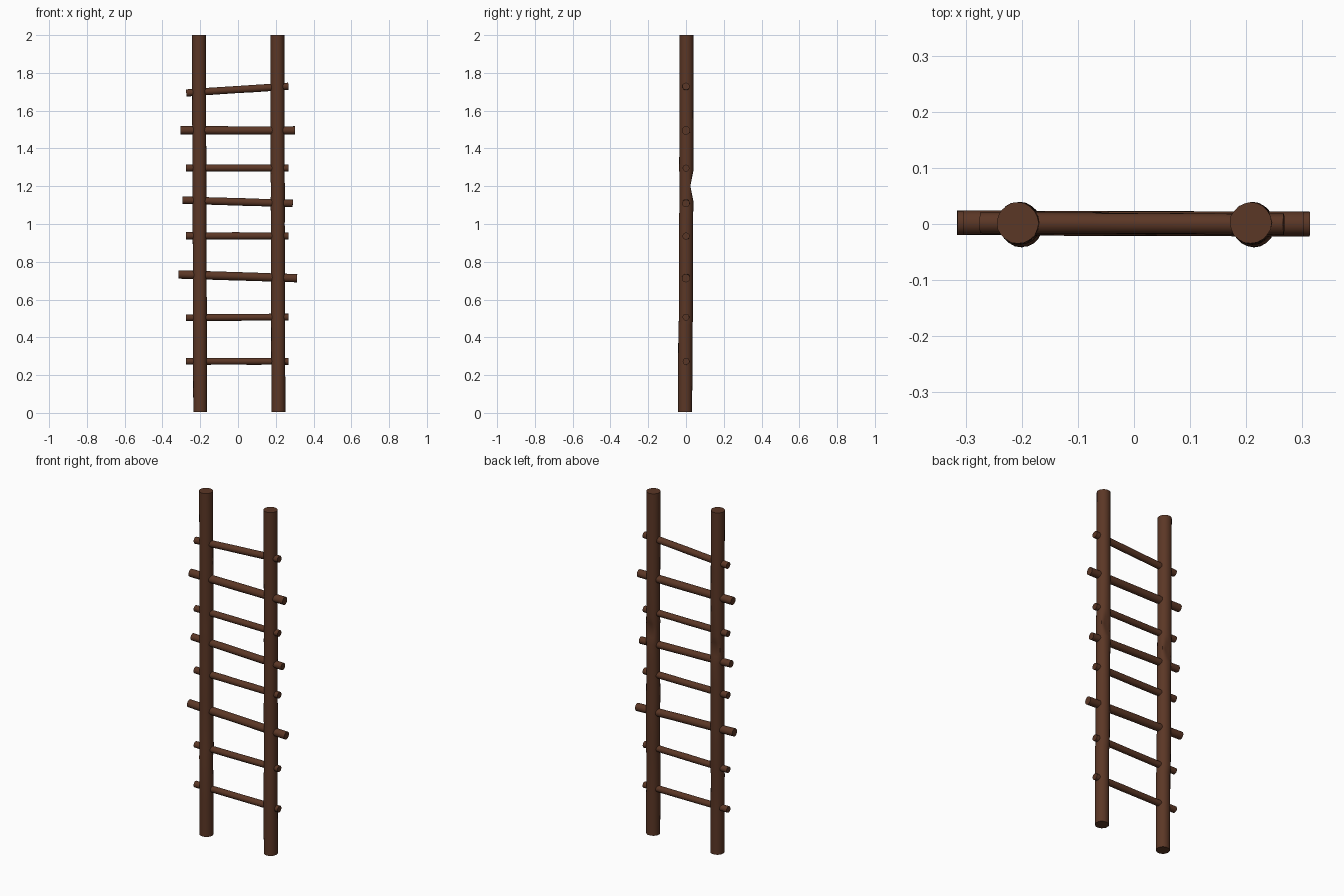
import bpy, bmesh, math, random
from mathutils import Vector

if "Cube" in bpy.data.objects:
    bpy.data.objects.remove(bpy.data.objects["Cube"])

random.seed(4)

wood = bpy.data.materials.new("dark_brown_wood")
wood.diffuse_color = (0.105, 0.038, 0.019, 1)
wood.use_nodes = True
wood.node_tree.nodes["Principled BSDF"].inputs["Base Color"].default_value = wood.diffuse_color


def pole(name, path, sides=20, jitter=0.0, notch=None):
    """Capped round pole along path points (x, y, z, radius)."""
    bm = bmesh.new()
    pts = [Vector(p[:3]) for p in path]
    axis = (pts[-1] - pts[0]).normalized()
    u = axis.cross(Vector((0, 1, 0))).normalized()
    v = u.cross(axis)
    rings = []
    for p, spec in zip(pts, path):
        ring = []
        for i in range(sides):
            a = 2 * math.pi * i / sides
            r = spec[3] + random.uniform(-jitter, jitter)
            co = p + (u * math.cos(a) + v * math.sin(a)) * r
            if notch:
                co.y = min(co.y, notch(co.z))
            ring.append(bm.verts.new(co))
        rings.append(ring)
    for a, b in zip(rings, rings[1:]):
        for i in range(sides):
            j = (i + 1) % sides
            bm.faces.new((a[i], a[j], b[j], b[i]))
    bm.faces.new(rings[0][::-1])
    bm.faces.new(rings[-1])
    bmesh.ops.recalc_face_normals(bm, faces=bm.faces)
    me = bpy.data.meshes.new(name)
    bm.to_mesh(me)
    bm.free()
    me.materials.append(wood)
    ob = bpy.data.objects.new(name, me)
    bpy.context.collection.objects.link(ob)
    bpy.context.view_layer.objects.active = ob
    ob.select_set(True)
    bpy.ops.object.shade_smooth_by_angle(angle=math.radians(40))
    ob.select_set(False)


def back_notch(z):
    # shallow worn hollow on the back of each post
    d = abs(z - 1.2) / 0.08
    return 0.023 + 0.016 * min(d, 1) if d < 1 else 1.0


# Upright posts, leaning very slightly
heights = [0.004, 0.2, 0.46, 0.5, 0.8, 1.0, 1.12, 1.16, 1.2, 1.24, 1.28, 1.5, 1.75, 2.0]
for name, x0, x1 in (("left_post", -0.2, -0.207), ("right_post", 0.214, 0.208)):
    path = []
    for z in heights:
        t = z / 2
        y = -0.004 if z < 0.48 else 0.0 if z < 1.1 else 0.002
        path.append((x0 + (x1 - x0) * t, y, z, 0.037))
    pole(name, path, jitter=0.0008, notch=back_notch)

# Rungs: left x, right x, left z, right z, radius
rungs = [
    (-0.275, 0.267, 0.273, 0.273, 0.018),
    (-0.275, 0.267, 0.504, 0.507, 0.018),
    (-0.315, 0.313, 0.733, 0.713, 0.022),
    (-0.275, 0.267, 0.938, 0.936, 0.019),
    (-0.294, 0.290, 1.126, 1.109, 0.020),
    (-0.275, 0.267, 1.297, 1.296, 0.018),
    (-0.305, 0.302, 1.496, 1.495, 0.022),
    (-0.274, 0.267, 1.694, 1.729, 0.019),
]
for n, (xa, xb, za, zb, r) in enumerate(rungs, 1):
    path = []
    for i in range(7):
        t = i / 6
        path.append((xa + (xb - xa) * t, 0.002 - 0.002 * t, za + (zb - za) * t, r))
    pole(f"rung_{n}", path, sides=16, jitter=0.0006)
